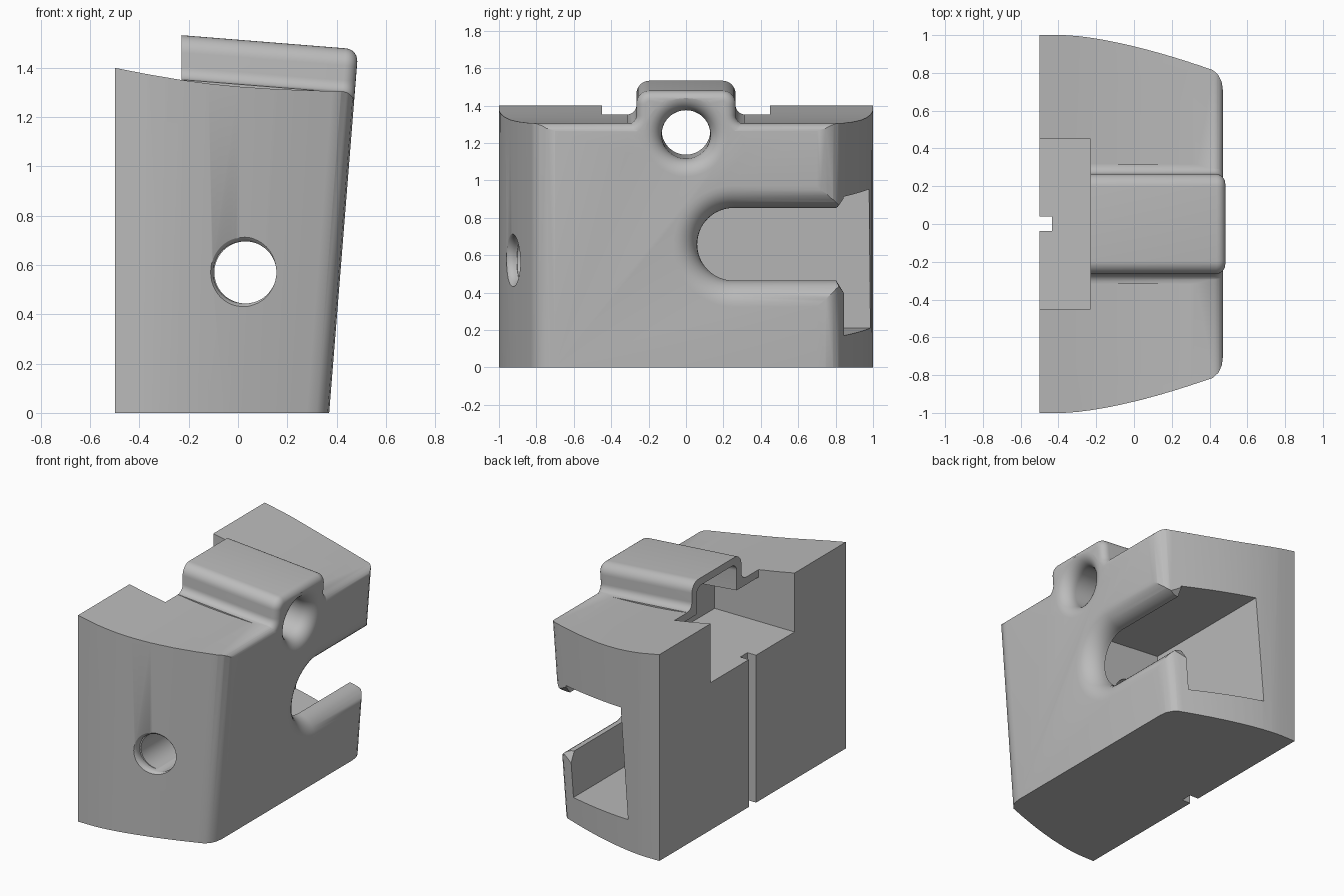
import bpy
import bmesh
from math import sin, cos, pi, radians
from mathutils import Matrix, Vector

if "Cube" in bpy.data.objects:
    bpy.data.objects.remove(bpy.data.objects["Cube"])

SLOPE = 0.08            # lean of the right-hand face
BASE = 0.37             # its x at ground level


def frame(across, up, out, origin):
    m = Matrix([Vector(v).normalized() for v in (across, up, out)]).transposed().to_4x4()
    m.translation = origin
    return m


# Local axes: across, up, outward
FACE = frame((0, 1, 0), (SLOPE, 0, 1), (1, 0, -SLOPE), (BASE, 0, 0))
SIDE = frame((1, 0, 0), (0, 0, 1), (0, 1, 0), (0, 0, 0))
PLAN = Matrix.Identity(4)


def loft(name, rings, matrix):
    """Closed solid through rings of equal length."""
    bm = bmesh.new()
    rows = [[bm.verts.new(matrix @ Vector(p)) for p in ring] for ring in rings]
    n = len(rows[0])
    for low, high in zip(rows, rows[1:]):
        for i in range(n):
            j = (i + 1) % n
            bm.faces.new((low[i], low[j], high[j], high[i]))
    bm.faces.new(rows[0])
    bm.faces.new(rows[-1])
    bmesh.ops.recalc_face_normals(bm, faces=bm.faces)
    mesh = bpy.data.meshes.new(name)
    bm.to_mesh(mesh)
    bm.free()
    obj = bpy.data.objects.new(name, mesh)
    bpy.context.collection.objects.link(obj)
    return obj


def prism(name, pts, lo, hi, matrix):
    return loft(name, [[(a, b, c) for a, b in pts] for c in (lo, hi)], matrix)


def box(x0, x1, y0, y1):
    return [(x0, y0), (x1, y0), (x1, y1), (x0, y1)]


def arc(cx, cy, r, start, end, n=8):
    angles = [radians(start + (end - start) * i / n) for i in range(n + 1)]
    return [(cx + r * cos(t), cy + r * sin(t)) for t in angles]


def flare(name, outline, r, depth, matrix):
    """Cutter whose mouth widens with a rounded edge of radius r."""
    sections = [(0.1, r), (0, r)]
    for i in range(1, 9):
        t = pi / 2 * i / 8
        sections.append((r * (cos(t) - 1), r * (1 - sin(t))))
    sections.append((-depth, 0))
    return loft(name, [[(a, b, c) for a, b in outline(o)] for c, o in sections], matrix)


def combine(target, tool, operation):
    mod = target.modifiers.new(tool.name, 'BOOLEAN')
    mod.object, mod.operation, mod.solver = tool, operation, 'EXACT'
    bpy.ops.object.select_all(action='DESELECT')
    bpy.context.view_layer.objects.active = target
    target.select_set(True)
    bpy.ops.object.modifier_apply(modifier=mod.name)
    bpy.data.objects.remove(tool)


# Body: side profile with a sagging top, trimmed by the curved plan
top_curve = [(0.3, 1.308), (0.15, 1.314), (0, 1.324), (-0.12, 1.336),
             (-0.23, 1.351), (-0.36, 1.373), (-0.5, 1.4)]
profile = [(-0.5, 0), (BASE + 0.003, 0)] + arc(0.42, 1.253, 0.052, 0, 90) + top_curve
body = prism("block_body", profile, -1.2, 1.2, SIDE)

end_xs = [-0.37 + 0.075 * i for i in range(11)]
half = [(-0.6, 1)] + [(x, 1 - 0.16 * ((x + 0.37) / 0.72) ** 1.5) for x in end_xs]
half += [(0.425, 0.815), (0.455, 0.787), (0.475, 0.748), (0.482, 0.7)]
plan = half + [(x, -y) for x, y in reversed(half)]


def plan_ring(z):
    k = (BASE + SLOPE * z + 0.5) / 0.982
    return [(-0.5 + (x + 0.5) * k, y, z) for x, y in plan]


combine(body, loft("plan_trim", [plan_ring(-0.1), plan_ring(1.7)], PLAN), 'INTERSECT')


# Raised hump with rounded shoulders and blended feet
def hump_outline(inset):
    right = [(0.315, 1.15)] + arc(0.315, 1.35, 0.05 + inset, 270, 180)
    right += arc(0.195, 1.41, 0.07 - inset, 0, 90)
    return right + [(-a, b) for a, b in reversed(right)]


hump_sections = [(-0.9, 0)]
for i in range(7):
    t = pi / 2 * i / 6
    hump_sections.append((-0.05 + 0.05 * sin(t), 0.05 * (1 - cos(t))))
hump = loft("hump", [[(a, b, c) for a, b in hump_outline(o)] for c, o in hump_sections], FACE)
combine(body, hump, 'UNION')

# Pocket at the back, running under a thin cover
pocket = [(-0.7, 1.0), (0.1, 1.0), (0.1, 1.268), (-0.23, 1.3), (-0.23, 1.8), (-0.7, 1.8)]
combine(body, prism("pocket", pocket, -0.45, 0.45, SIDE), 'DIFFERENCE')
arch = [(0.215, 1.12)] + arc(0.165, 1.38, 0.05, 0, 90)
arch += [(-a, b) for a, b in reversed(arch)]
combine(body, prism("arch_hollow", arch, -0.95, -0.385, FACE), 'DIFFERENCE')

# Narrow groove down the flat back
combine(body, prism("groove", box(-0.6, -0.435, -0.037, 0.04), -0.1, 1.1, PLAN), 'DIFFERENCE')

# Round hole through the hump
combine(body, flare("hump_hole", lambda o: arc(0, 1.242, 0.13 + o, 0, 352.5, 47),
                    0.09, 0.5, FACE), 'DIFFERENCE')

# Wide inner channel, and the slot that opens into it
combine(body, prism("channel", box(0, 1.3, 0.16, 0.905), -0.64, -0.13, FACE), 'DIFFERENCE')


def slot_outline(o):
    r = 0.195 + o
    return arc(0.255, 0.65, r, 90, 270, 32) + [(1.25, 0.65 - r), (1.25, 0.65 + r)]


combine(body, flare("slot", slot_outline, 0.13, 0.2, FACE), 'DIFFERENCE')
mouth = [(0.8, 0.46), (0.88, 0.33), (1.3, 0.33), (1.3, 0.893), (0.84, 0.893), (0.8, 0.84)]
combine(body, prism("slot_mouth", mouth, -0.3, 0.12, FACE), 'DIFFERENCE')

# Round hole in the front end, reaching the channel
combine(body, prism("end_hole", arc(0.03, 0.57, 0.126, 0, 352.5, 47), -1.3, 0.3, SIDE), 'DIFFERENCE')
END = frame((1, 0.24, 0), (0, 0, 1), (0.24, -1, 0), (0.03, -0.934, 0.57))
combine(body, flare("end_hole_rim", lambda o: arc(0, 0, 0.124 + o, 0, 352.5, 47),
                    0.045, 0.06, END), 'DIFFERENCE')

# Plain grey finish
grey = bpy.data.materials.new("plain_grey")
grey.use_nodes = True
colour = (0.5, 0.5, 0.5, 1)
grey.diffuse_color = colour
grey.node_tree.nodes["Principled BSDF"].inputs["Base Color"].default_value = colour
body.data.materials.clear()
body.data.materials.append(grey)
for face in body.data.polygons:
    face.material_index = 0

bpy.ops.object.select_all(action='DESELECT')
bpy.context.view_layer.objects.active = body
body.select_set(True)
bpy.ops.object.shade_smooth_by_angle(angle=radians(30))
